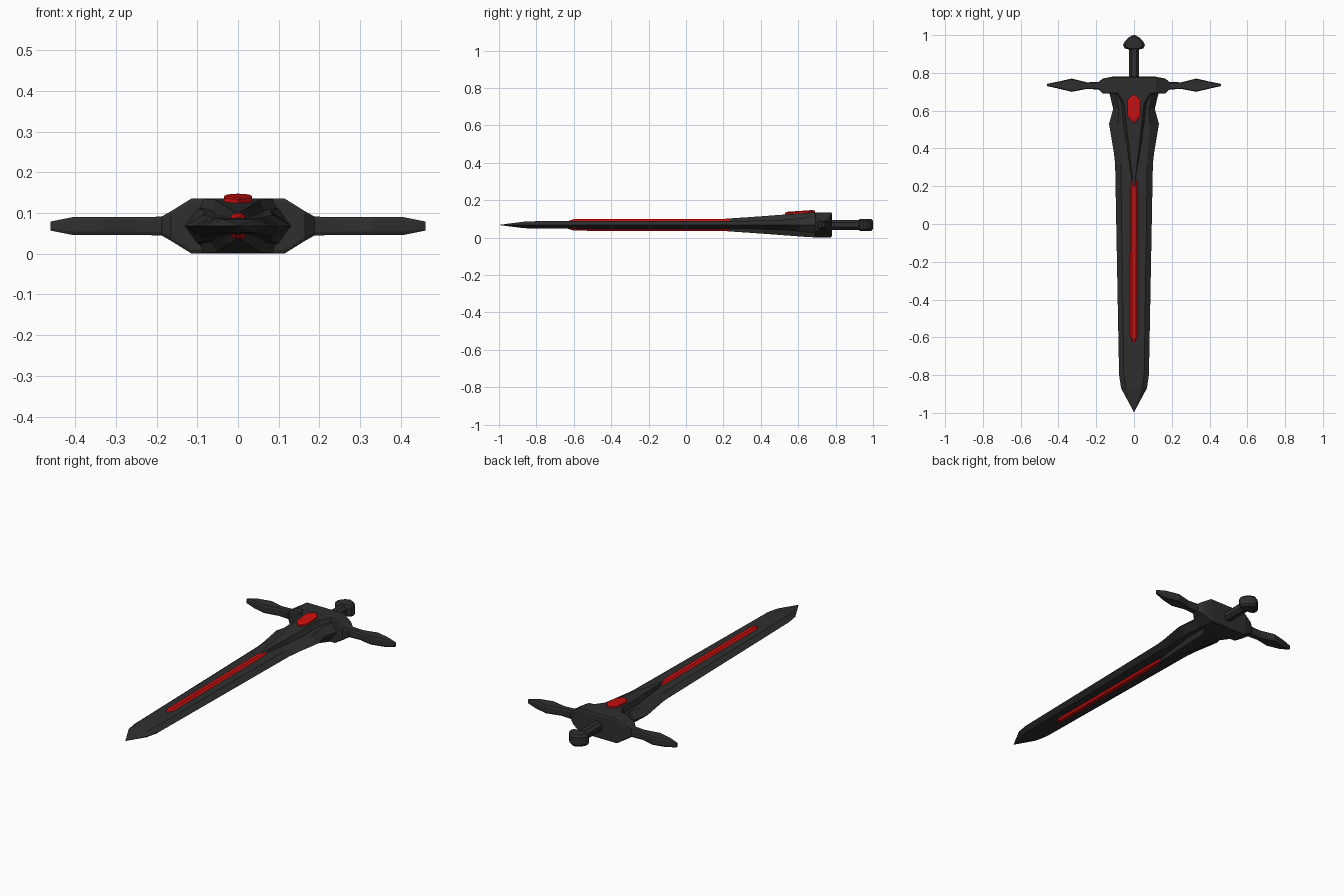
import bpy, bmesh
from mathutils import Vector

if "Cube" in bpy.data.objects:
    bpy.data.objects.remove(bpy.data.objects["Cube"], do_unlink=True)

MID = 0.068  # height of the sword's middle plane


def material(name, rgb):
    mat = bpy.data.materials.new(name)
    color = (*rgb, 1.0)
    mat.diffuse_color = color
    mat.use_nodes = True
    bsdf = mat.node_tree.nodes["Principled BSDF"]
    bsdf.inputs["Base Color"].default_value = color
    bsdf.inputs["Roughness"].default_value = 0.7
    return mat


BLACK = material("dark steel", (0.028, 0.028, 0.028))
RED = material("glowing red", (0.62, 0.005, 0.005))


def loft(name, rings, mat):
    """Skin matching rings of points and cap both ends."""
    bm = bmesh.new()
    loops = [[bm.verts.new(p) for p in ring] for ring in rings]
    n = len(loops[0])
    for a, b in zip(loops, loops[1:]):
        for i in range(n):
            j = (i + 1) % n
            bm.faces.new((a[i], a[j], b[j], b[i]))
    bm.faces.new(loops[0])
    bm.faces.new(loops[-1])
    bmesh.ops.remove_doubles(bm, verts=bm.verts, dist=0.0003)
    bmesh.ops.recalc_face_normals(bm, faces=bm.faces)
    mesh = bpy.data.meshes.new(name)
    bm.to_mesh(mesh)
    bm.free()
    mesh.materials.append(mat)
    obj = bpy.data.objects.new(name, mesh)
    bpy.context.collection.objects.link(obj)
    return obj


def hexagon(y, edge, flat, half):
    """Six-sided cross-section lying across the blade."""
    return [(edge, y, MID), (flat, y, MID + half), (-flat, y, MID + half),
            (-edge, y, MID), (-flat, y, MID - half), (flat, y, MID - half)]


# Blade: tip, long taper, shoulders
blade = [(-0.995, 0.001, 0.0005, 0.001), (-0.87, 0.068, 0.042, 0.017),
         (-0.80, 0.079, 0.054, 0.02), (0.32, 0.10, 0.07, 0.022),
         (0.38, 0.107, 0.072, 0.023), (0.53, 0.132, 0.085, 0.028),
         (0.61, 0.11, 0.08, 0.036), (0.70, 0.132, 0.10, 0.045)]
loft("blade", [hexagon(*s) for s in blade], BLACK)

# Wedge-shaped collar running from the guard onto the blade
collar = [(0.195, 0.006, 0.003, 0.032), (0.40, 0.045, 0.026, 0.046),
          (0.64, 0.085, 0.053, 0.064), (0.70, 0.115, 0.09, 0.067)]
loft("collar", [hexagon(*s) for s in collar], BLACK)

# Red strip showing through both faces of the blade
strip = [(-0.63, 0.008, 0.004, 0.021), (-0.60, 0.022, 0.01, 0.031),
         (0.18, 0.022, 0.01, 0.032), (0.23, 0.018, 0.008, 0.032)]
loft("blade_strip", [[(e, y, MID + h * 0.6), (f, y, MID + h), (-f, y, MID + h),
                      (-e, y, MID + h * 0.6), (-e, y, MID - h * 0.6),
                      (-f, y, MID - h), (f, y, MID - h), (e, y, MID - h * 0.6)]
                     for y, e, f, h in strip], RED)

# Cross guard: sections from the middle block out to the arm tip, both sides
arm = [(0.115, 0.69, 0.78, 0.067), (0.165, 0.69, 0.77, 0.036),
       (0.188, 0.712, 0.752, 0.023), (0.25, 0.715, 0.75, 0.022),
       (0.33, 0.70, 0.77, 0.022), (0.405, 0.718, 0.753, 0.022),
       (0.46, 0.73, 0.742, 0.011)]
sections = [(-x, a, b, h) for x, a, b, h in reversed(arm)] + arm


def guard_ring(x, front, back, half):
    c = min(0.008, half * 0.4)
    return [(x, front, MID - half + c), (x, front, MID + half - c),
            (x, front + c / 2, MID + half), (x, back - c / 2, MID + half),
            (x, back, MID + half - c), (x, back, MID - half + c),
            (x, back - c / 2, MID - half), (x, front + c / 2, MID - half)]


loft("cross_guard", [guard_ring(*s) for s in sections], BLACK)

# Gem on the upper face, following the collar's slope
outline = [(0, 0.53), (0.034, 0.57), (0.034, 0.655),
           (0, 0.69), (-0.034, 0.655), (-0.034, 0.57)]
centre = Vector((0, 0.61))


def gem_ring(scale, lift):
    ring = []
    for p in outline:
        q = centre + (Vector(p) - centre) * scale
        ring.append((q.x, q.y, 0.131 + lift + 0.07 * (q.y - centre.y)))
    return ring


loft("gem", [gem_ring(1, -0.02), gem_ring(1, 0.008), gem_ring(0.8, 0.012)], RED)

# Grip: eight-sided rod
grip = []
for y in (0.76, 0.94):
    r, c = 0.027, 0.012
    grip.append([(x, y, MID + z) for x, z in
                 ((r, c), (c, r), (-c, r), (-r, c),
                  (-r, -c), (-c, -r), (c, -r), (r, -c))])
loft("grip", grip, BLACK)

# Pommel: mushroom profile extruded through its thickness with softened rims
half_profile = [(0.02, 0.922), (0.05, 0.93), (0.058, 0.947),
                (0.05, 0.965), (0.03, 0.987), (0.006, 1.0)]
profile = half_profile + [(-x, y) for x, y in reversed(half_profile)]
loft("pommel", [[(x * s, 0.955 + (y - 0.955) * s, MID + z) for x, y in profile]
                for s, z in ((0.8, -0.032), (1, -0.021), (1, 0.021), (0.8, 0.032))],
     BLACK)
